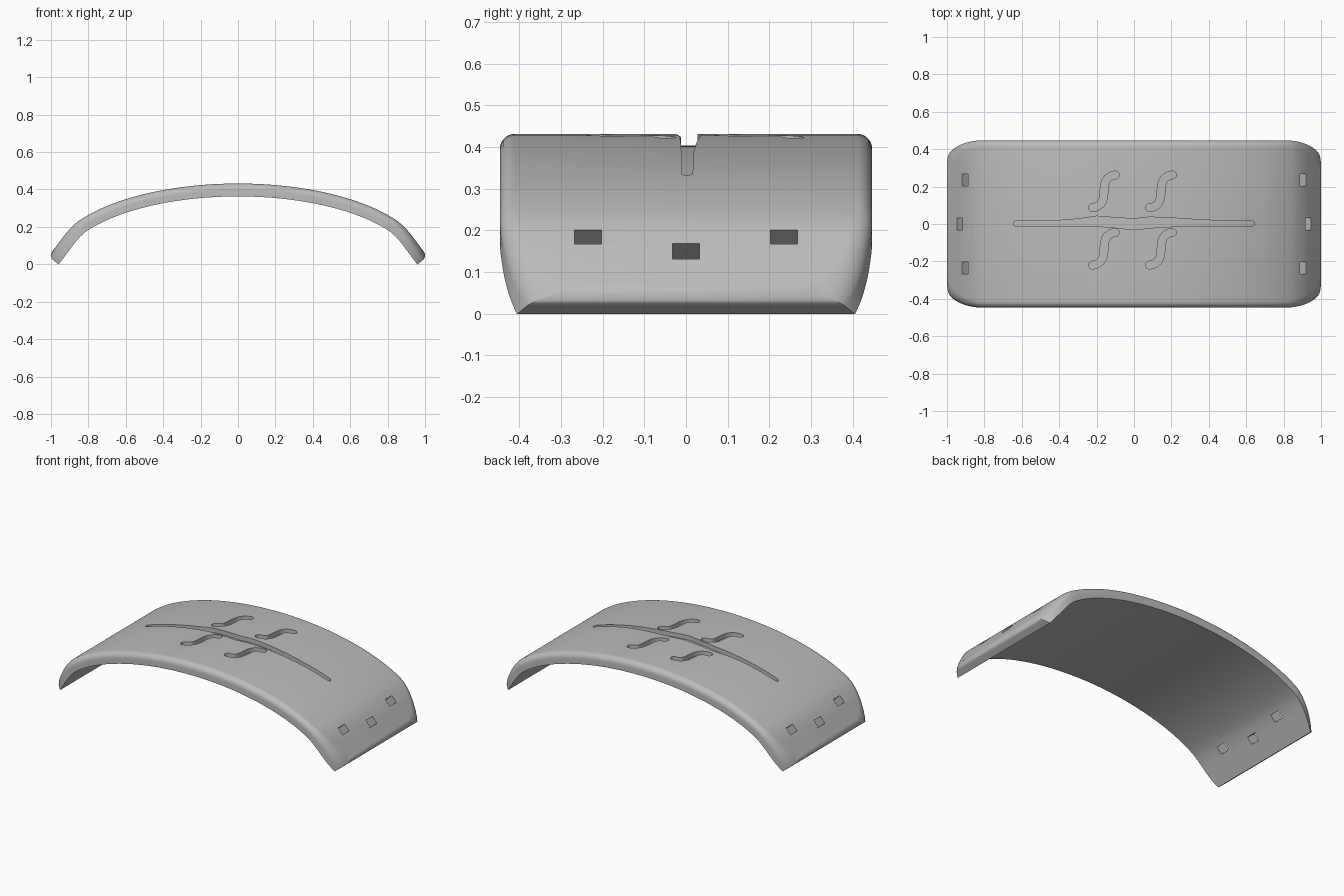
import bpy, bmesh, math
from mathutils import Vector, geometry

if "Cube" in bpy.data.objects:
    bpy.data.objects.remove(bpy.data.objects["Cube"])

THICK, FILLET, DEPTH = 0.069, 0.036, 0.028

# Outer arch profile (x, z): half an elliptical arc with a straight foot
arc_end = math.asin(0.86)
profile = [Vector((math.sin(arc_end * i / 32), 0.012 + 0.42 * math.cos(arc_end * i / 32)))
           for i in range(33)]
profile += [Vector((0.89, 0.199)), Vector((0.92, 0.166)), Vector((1.014, 0.041))]
lengths = [0.0]
for p, q in zip(profile, profile[1:]):
    lengths.append(lengths[-1] + (q - p).length)
TOTAL = lengths[-1]


def normal_at(i):
    a, b = profile[max(i - 1, 0)], profile[min(i + 1, len(profile) - 1)]
    d = (b - a).normalized()
    return Vector((0, 1)) if i == 0 else Vector((-d.y, d.x))


def sample(s, drop=0.0):
    """Point and normal at arc length s, sunk below the outer surface."""
    i = max(k for k in range(len(lengths) - 1) if lengths[k] <= s)
    f = (s - lengths[i]) / (lengths[i + 1] - lengths[i])
    n = normal_at(i).lerp(normal_at(i + 1), f).normalized()
    return profile[i].lerp(profile[i + 1], f) - n * drop, n


def surface_z(x):
    for p, q in zip(profile, profile[1:]):
        if abs(x) <= q.x:
            return p.lerp(q, (abs(x) - p.x) / (q.x - p.x)).y


def half_width(x):
    k = min(max((x - 0.81) / 0.195, 0), 1)
    return 0.33 + 0.117 * math.sqrt(1 - k * k)


def make_object(name, bm):
    bmesh.ops.recalc_face_normals(bm, faces=bm.faces)
    mesh = bpy.data.meshes.new(name)
    bm.to_mesh(mesh)
    bm.free()
    ob = bpy.data.objects.new(name, mesh)
    bpy.context.collection.objects.link(ob)
    return ob


# Curved plate: stacked layers from the inner face to the filleted outer face
bm = bmesh.new()
layers = [(THICK, 0.0)]
for k in range(8):
    a = math.pi / 2 * k / 7
    layers.append((FILLET * (1 - math.sin(a)), FILLET * (1 - math.cos(a))))
STEPS = 48
rows = []
for drop, inset in layers:
    row = []
    for i in range(-STEPS, STEPS + 1):
        u = math.sin(math.pi / 2 * abs(i) / STEPS)
        p, n = sample(u * (TOTAL - inset), drop)
        w = half_width(p.x + 0.6 * inset * u) - inset
        x = math.copysign(p.x, i)
        row.append([bm.verts.new((x, side * w, p.y)) for side in (-1, 1)])
    rows.append(row)
for row in (rows[0], rows[-1]):
    for a, b in zip(row, row[1:]):
        bm.faces.new((a[0], b[0], b[1], a[1]))
for low, high in zip(rows, rows[1:]):
    for i in range(2 * STEPS):
        for side in (0, 1):
            bm.faces.new((low[i][side], low[i + 1][side], high[i + 1][side], high[i][side]))
    for end in (0, -1):
        bm.faces.new((low[end][0], low[end][1], high[end][1], high[end][0]))
plate = make_object("curved_plate", bm)


def add_groove(bm, pairs):
    """Cutter strip between left and right edges, following the arch."""
    rings = []
    for a, b in pairs:
        corners = []
        for p, lift in ((a, -DEPTH), (b, -DEPTH), (b, 0.04), (a, 0.04)):
            corners.append(bm.verts.new((p[0], p[1], surface_z(p[0]) + lift)))
        rings.append(corners)
    for r, s in zip(rings, rings[1:]):
        for k in range(4):
            bm.faces.new((r[k], r[(k + 1) % 4], s[(k + 1) % 4], s[k]))
    bm.faces.new(rings[0])
    bm.faces.new(rings[-1])


cut = bmesh.new()

# Long central stem: x, lower edge, upper edge
stem = [(-0.645, -0.004, 0.008), (-0.635, -0.011, 0.016), (-0.4, -0.012, 0.019),
        (-0.3, -0.012, 0.027), (-0.2, -0.012, 0.042), (-0.1, -0.02, 0.034),
        (0, -0.031, 0.028), (0.08, -0.022, 0.037), (0.18, -0.015, 0.034),
        (0.3, -0.013, 0.026), (0.45, -0.011, 0.018), (0.635, -0.011, 0.016),
        (0.645, -0.004, 0.008)]
fine = []
for a, b in zip(stem, stem[1:]):
    count = max(1, round((b[0] - a[0]) / 0.03))
    fine += [Vector(a).lerp(Vector(b), k / count) for k in range(count)]
fine.append(Vector(stem[-1]))
add_groove(cut, [((v.x, v.y), (v.x, v.z)) for v in fine])


# Four S-shaped leaf grooves with round ends
def leaf(dx, dy):
    path = geometry.interpolate_bezier((-0.222, 0.087), (-0.11, 0.10),
                                       (-0.21, 0.25), (-0.1, 0.262), 17)
    path = [Vector((p[0] + dx, p[1] + dy)) for p in path]
    r, pairs = 0.021, []
    first = (path[1] - path[0]).normalized()
    last = (path[-1] - path[-2]).normalized()
    stations = [(path[0] - first * r * math.cos(a), first, r * math.sin(a))
                for a in (0.2, 0.6, 1.0, 1.3)]
    for i, p in enumerate(path):
        d = path[min(i + 1, 16)] - path[max(i - 1, 0)]
        stations.append((p, d.normalized(), r))
    stations += [(path[-1] + last * r * math.cos(a), last, r * math.sin(a))
                 for a in (1.3, 1.0, 0.6, 0.2)]
    for p, d, w in stations:
        side = Vector((-d.y, d.x)) * w
        pairs.append((p - side, p + side))
    add_groove(cut, pairs)


for dx in (0, 0.305):
    for dy in (0, -0.307):
        leaf(dx, dy)

# Three rectangular slots through each foot, square to the surface
for side in (-1, 1):
    for y, x in ((-0.235, 0.905), (0, 0.932), (0.235, 0.905)):
        s = next(l for l, p in zip(lengths, profile) if p.x >= 0.92)
        s += (x - 0.92) / 0.6
        p, n = sample(s)
        t = Vector((n.y, -n.x))
        verts = []
        for h in (-0.12, 0.05):
            for a, b in ((-1, -1), (1, -1), (1, 1), (-1, 1)):
                q = p + n * h + t * a * 0.0235
                verts.append(cut.verts.new((side * q.x, y + b * 0.0325, q.y)))
        lo, hi = verts[:4], verts[4:]
        cut.faces.new(lo)
        cut.faces.new(hi)
        for k in range(4):
            cut.faces.new((lo[k], lo[(k + 1) % 4], hi[(k + 1) % 4], hi[k]))

cutter = make_object("groove_and_slot_cutter", cut)
cutter.hide_render = True

# Carve the plate, then drop the cutter
bpy.ops.object.select_all(action='DESELECT')
bpy.context.view_layer.objects.active = plate
plate.select_set(True)
carve = plate.modifiers.new("carve", 'BOOLEAN')
carve.operation, carve.solver, carve.object = 'DIFFERENCE', 'EXACT', cutter
bpy.ops.object.modifier_apply(modifier=carve.name)
bpy.data.objects.remove(cutter)

# Single grey finish
grey = bpy.data.materials.new("plain_grey")
grey.use_nodes = True
grey.diffuse_color = (0.5, 0.5, 0.5, 1)
grey.node_tree.nodes["Principled BSDF"].inputs["Base Color"].default_value = (0.5, 0.5, 0.5, 1)
plate.data.materials.clear()
plate.data.materials.append(grey)
bpy.ops.object.shade_smooth_by_angle(angle=math.radians(35))
